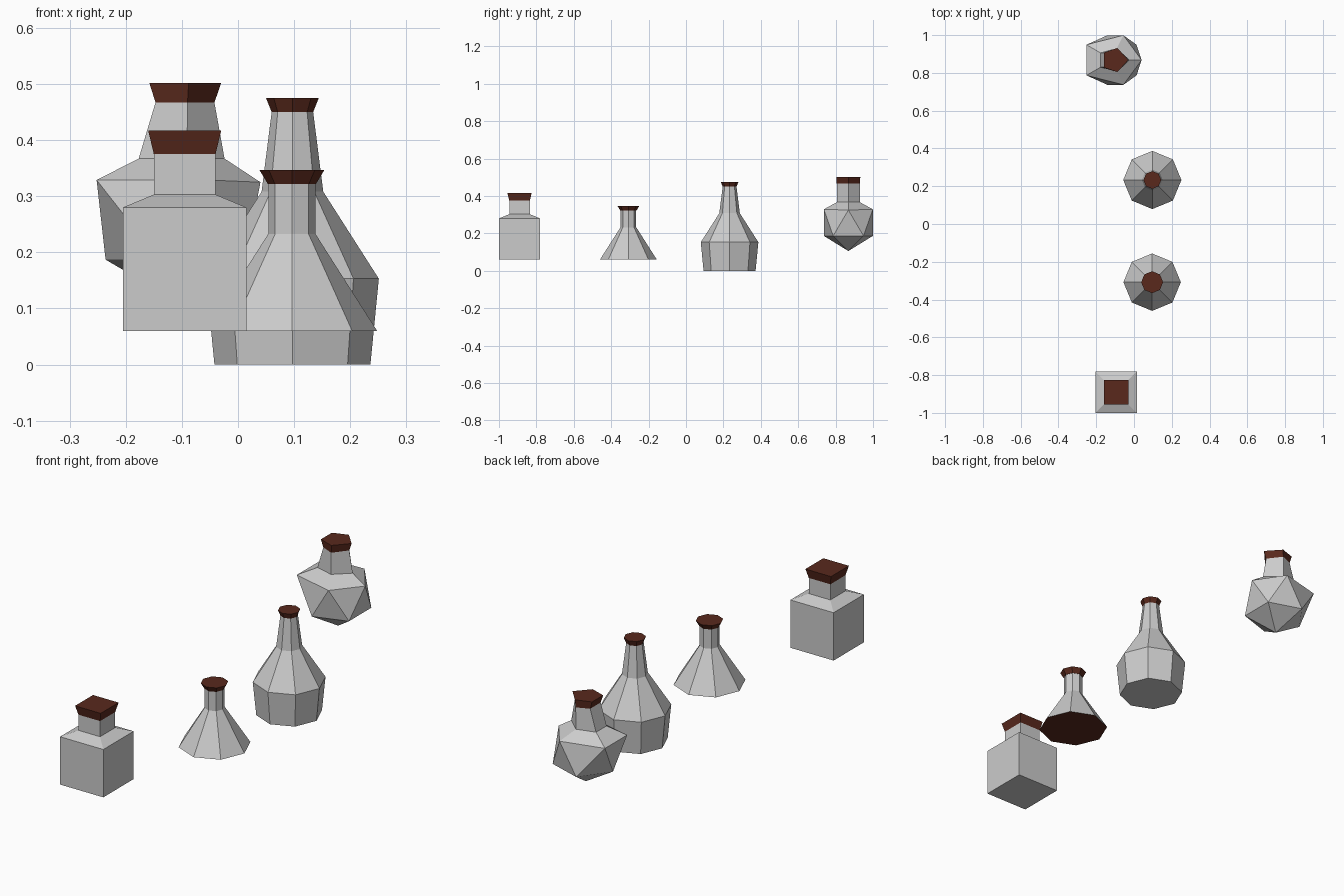
import bpy
from math import cos, sin, pi

if "Cube" in bpy.data.objects:
    bpy.data.objects.remove(bpy.data.objects["Cube"])

cork_mat = bpy.data.materials.new("cork")
cork_mat.diffuse_color = (0.1, 0.022, 0.012, 1)
cork_mat.use_nodes = True
cork_mat.node_tree.nodes["Principled BSDF"].inputs["Base Color"].default_value = cork_mat.diffuse_color


def add_mesh(name, verts, faces, cork=False):
    me = bpy.data.meshes.new(name)
    me.from_pydata(verts, [], faces)
    if cork:
        me.materials.append(cork_mat)
    ob = bpy.data.objects.new(name, me)
    bpy.context.collection.objects.link(ob)
    return ob


def loft(name, rings, bottom=False, top=False, cork=False):
    """Skin stacked counter-clockwise rings, listed bottom to top."""
    n = len(rings[0])
    verts = [p for r in rings for p in r]
    faces = [(k * n + i, k * n + (i + 1) % n, (k + 1) * n + (i + 1) % n, (k + 1) * n + i)
             for k in range(len(rings) - 1) for i in range(n)]
    if top:
        faces.append(tuple(range(len(verts) - n, len(verts))))
    if bottom:
        faces.append(tuple(reversed(range(n))))
    return add_mesh(name, verts, faces, cork)


def ring(cx, cy, r, z, n, turn=0.0):
    return [(cx + r * cos(2 * pi * i / n + turn), cy + r * sin(2 * pi * i / n + turn), z)
            for i in range(n)]


def bottle(name, cx, cy, n, body, cork, turn=0.0, scale=1.0):
    """Bottle body and flared stopper from (radius, z) profiles."""
    def rings(profile):
        return [ring(cx, cy, r * scale, z, n, turn) for r, z in profile]
    ob = loft(name, rings(body), bottom=True)
    loft(name + "_cork", rings(cork), top=True, cork=True)
    return ob


# Square bottle (profile holds half-widths)
bottle("square_bottle", -0.095, -0.89, 4,
       [(0.11, 0.06), (0.11, 0.28), (0.055, 0.303), (0.055, 0.375)],
       [(0.055, 0.375), (0.065, 0.417)], turn=pi / 4, scale=2 ** 0.5)

# Conical flask, with a brown underside
cone = bottle("conical_flask", 0.096, -0.308, 8,
              [(0.152, 0.06), (0.042, 0.233), (0.042, 0.322)],
              [(0.043, 0.322), (0.058, 0.347)])
cone.data.materials.append(None)
cone.data.materials.append(cork_mat)
cone.data.polygons[-1].material_index = 1

# Tall flask
bottle("tall_flask", 0.097, 0.233, 8,
       [(0.139, 0.0), (0.154, 0.153), (0.055, 0.308), (0.037, 0.45)],
       [(0.037, 0.45), (0.047, 0.475)])

# Faceted bottle: icosahedral body with a stretched pentagonal neck
CX, CY, R = -0.098, 0.868, 0.138


def pent(x_right, x_side, x_left, y_side, y_left, z):
    return [(x_right, CY, z), (x_side, CY + y_side, z), (x_left, CY + y_left, z),
            (x_left, CY - y_left, z), (x_side, CY - y_side, z)]


upper = pent(0.04, -0.056, -0.252, 0.131, 0.081, 0.329)
upper[0] = (0.04, CY, 0.325)
lower = ring(CX, CY, R, 0.187, 5, pi / 5)
faces = []
for i in range(5):
    j = (i + 1) % 5
    faces += [(i, 5 + i, j), (5 + i, 5 + j, j), (10, 5 + j, 5 + i)]
add_mesh("faceted_body", upper + lower + [(CX, CY, 0.106)], faces)

neck_base = pent(-0.024, -0.091, -0.177, 0.062, 0.038, 0.367)
neck_top = pent(-0.042, -0.09, -0.147, 0.062, 0.038, 0.467)
cork_top = pent(-0.03, -0.088, -0.158, 0.064, 0.04, 0.502)
loft("faceted_neck", [upper, neck_base, neck_top])
loft("faceted_cork", [neck_top, cork_top], top=True, cork=True)
